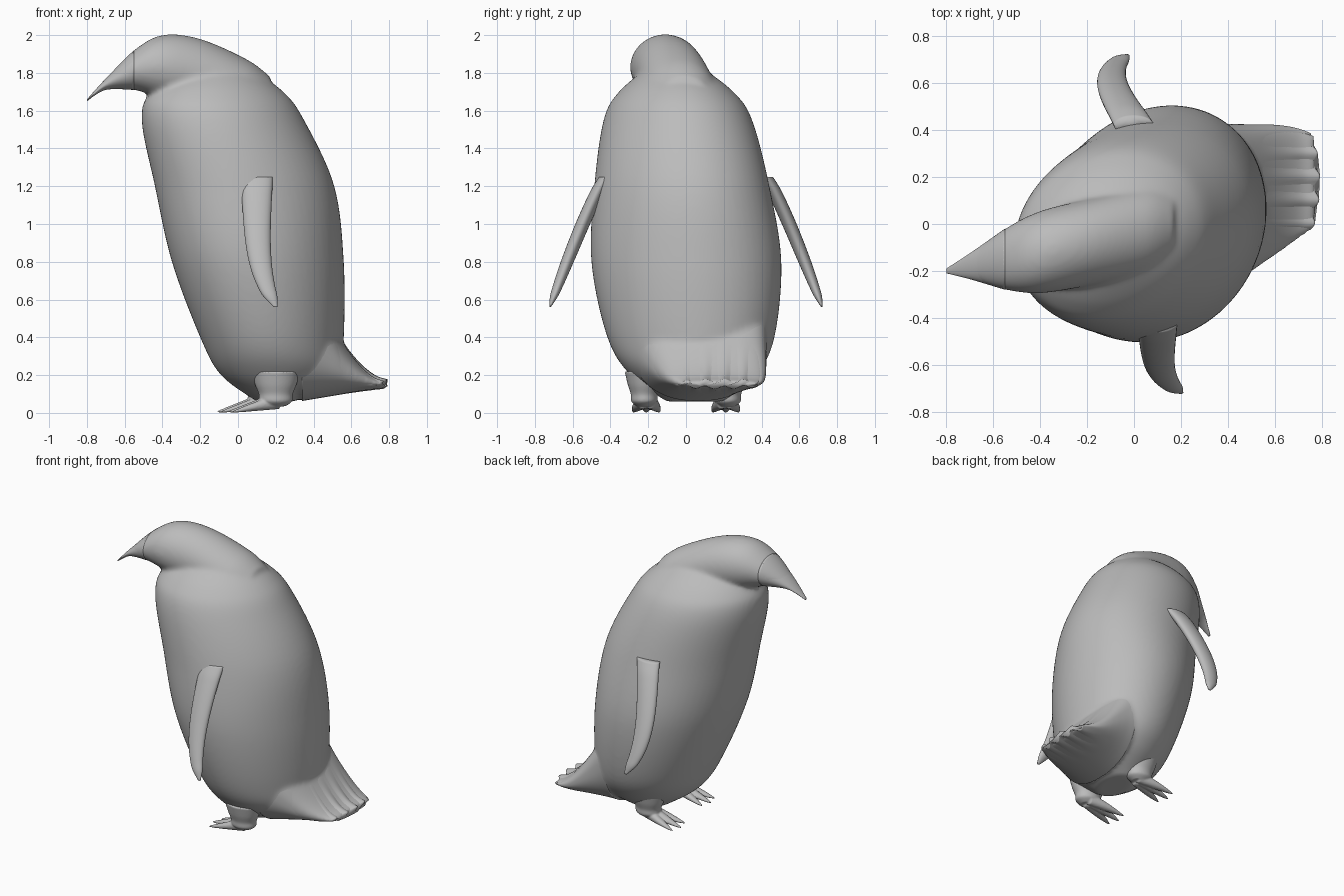
import bpy
import bmesh
import math
from mathutils import Vector

cube = bpy.data.objects.get("Cube")
if cube:
    bpy.data.objects.remove(cube)

COLOUR = (0.5, 0.5, 0.5, 1)
grey = bpy.data.materials.new("plain grey")
grey.use_nodes = True
grey.diffuse_color = COLOUR
grey.node_tree.nodes["Principled BSDF"].inputs["Base Color"].default_value = COLOUR


def smooth_path(points, steps):
    """Catmull-Rom curve through the section values."""
    points = [Vector(p) for p in points]
    points = [points[0]] + points + [points[-1]]
    path = []
    for before, start, end, after in zip(points, points[1:], points[2:], points[3:]):
        leave, arrive = (end - before) / 2, (after - start) / 2
        for i in range(steps):
            t = i / steps
            ease = t * t * (3 - 2 * t)
            path.append(start.lerp(end, ease)
                        + leave * (t * (1 - t) ** 2) - arrive * (t * t * (1 - t)))
    return path + [points[-1]]


def loft(bm, axis, sections, sides=40, steps=5, shear=0.0, power=1.0):
    """Skin oval sections (position, centre u, centre v, half u, half v)."""
    rings = []
    for position, centre_u, centre_v, half_u, half_v in smooth_path(sections, steps):
        ring = []
        for i in range(sides):
            angle = math.tau * i / sides
            c, s = math.cos(angle), math.sin(angle)
            du = math.copysign(abs(c) ** power, c) * half_u
            dv = math.copysign(abs(s) ** power, s) * half_v + shear * du
            u, v = centre_u + du, centre_v + dv
            place = (u, v, position) if axis == "z" else (position, u, v)
            ring.append(bm.verts.new(place))
        rings.append(ring)
    for lower, upper in zip(rings, rings[1:]):
        for i in range(sides):
            j = (i + 1) % sides
            bm.faces.new((lower[i], lower[j], upper[j], upper[i]))
    bm.faces.new(rings[0])
    bm.faces.new(rings[-1])


def finish(name, bm):
    """Turn the bmesh into a smooth grey object."""
    bmesh.ops.recalc_face_normals(bm, faces=bm.faces)
    for face in bm.faces:
        face.smooth = True
    mesh = bpy.data.meshes.new(name)
    bm.to_mesh(mesh)
    bm.free()
    mesh.materials.append(grey)
    obj = bpy.data.objects.new(name, mesh)
    bpy.context.collection.objects.link(obj)
    return obj


def skin_blend(obj, voxel, rounds):
    """Fuse overlapping lofts into one soft skin."""
    remesh = obj.modifiers.new("fuse", "REMESH")
    remesh.mode = "VOXEL"
    remesh.voxel_size = voxel
    remesh.use_smooth_shade = True
    soften = obj.modifiers.new("soften", "SMOOTH")
    soften.factor = 0.5
    soften.iterations = rounds


def trunk_section(z, front, back, half_width):
    """Trunk oval that drifts sideways as it rises."""
    return z, (front + back) / 2, 0.05 - 0.06 * z, (back - front) / 2, half_width


def head_section(x, half_width, low, high):
    """Head oval, with the head turned a little to one side."""
    return x, 0.2 * x - 0.04, (low + high) / 2, half_width, (high - low) / 2


def tail_section(t):
    """Tail oval; t runs from the rump to the tip, and below zero inside the body."""
    low, high = 0.09 + 0.045 * t, 0.17 + 0.3 * (1 - t) ** 1.6
    right, left = 0.18 * t - 0.2, 0.425 - 0.04 * t ** 3
    return (0.5 + 0.27 * t, (left + right) / 2, (low + high) / 2,
            (left - right) / 2, (high - low) / 2)


trunk = [trunk_section(*s) for s in (
    (0.06, 0.1, 0.3, 0.15), (0.2, -0.09, 0.53, 0.33), (0.4, -0.2, 0.56, 0.44),
    (0.8, -0.35, 0.56, 0.5), (1.2, -0.44, 0.51, 0.46), (1.55, -0.51, 0.35, 0.39),
    (1.7, -0.46, 0.24, 0.3), (1.83, -0.28, 0.06, 0.14))]
head = [head_section(*s) for s in (
    (-0.8, 0.01, 1.65, 1.66), (-0.7, 0.055, 1.71, 1.77), (-0.55, 0.13, 1.71, 1.92),
    (-0.4, 0.175, 1.66, 2), (-0.2, 0.185, 1.6, 1.98), (0.05, 0.19, 1.5, 1.87),
    (0.17, 0.145, 1.5, 1.78))]
tail = [tail_section(i / 5) for i in range(-3, 6)]

# Body: trunk, head and rump fused into one skin
bm = bmesh.new()
loft(bm, "z", trunk, sides=64, steps=8, shear=0.12)
loft(bm, "x", head, steps=8)
loft(bm, "x", tail, power=0.85)
skin_blend(finish("body", bm), 0.014, 10)

# Bill keeps its fine hooked tip
bm = bmesh.new()
loft(bm, "x", head[:3], steps=8)
finish("bill", bm)

# Tail fan with pleats and a scalloped end
bm = bmesh.new()
loft(bm, "x", tail, sides=128, power=0.85)
for vert in bm.verts:
    spread = max(0, (vert.co.x - 0.5) / 0.27) ** 2
    across = (vert.co.y - 0.18) / 0.22
    pleat = math.cos(vert.co.y * 62)
    vert.co.z += 0.008 * spread * pleat
    vert.co.x += spread * (0.012 * (pleat + 1) - 0.035 * across ** 2)
finish("tail_fan", bm)


def flipper_section(t, side):
    """Flipper oval from shoulder to tip; the left flipper swings forward."""
    swing = 0.1 + 0.25 * t - 0.12 * t * t if side > 0 else 0
    return (1.25 - 0.69 * t, 0.1 + 0.1 * t ** 4 - swing, side * (0.42 + 0.3 * t ** 0.85),
            0.01 + (0.075 - 0.035 * t) * math.sqrt(1 - t ** 6),
            0.004 + 0.036 * math.sqrt(1 - t ** 3))


def toe_section(t, side, x, y):
    """Toe oval from heel to claw; outer toes splay and sit further forward."""
    height = 0.045 - 0.04 * t
    return (x - 0.25 * t + 0.02 * abs(side), y + side * (0.02 + 0.05 * t),
            height + 0.02 * (1 - t), 0.004 + 0.028 * (1 - t ** 3), height)


# Flippers and feet on each side
for name, side, ankle in (("right", -1, 0.2), ("left", 1, 0.14)):
    bm = bmesh.new()
    loft(bm, "z", [flipper_section(i / 12, side) for i in range(13)], sides=24)
    finish(name + "_flipper", bm)

    # Stubby leg and three clawed toes
    bm = bmesh.new()
    y = side * 0.21
    leg = ((0.035, 0.05), (0.06, 0.085), (0.1, 0.09), (0.15, 0.11), (0.22, 0.13))
    loft(bm, "z", [(z, ankle, y * 1.05, r, r * 0.8) for z, r in leg])
    for toe in (-1, 0, 1):
        loft(bm, "x", [toe_section(i / 6, toe, ankle, y) for i in range(7)], sides=16)
    skin_blend(finish(name + "_foot", bm), 0.006, 2)
